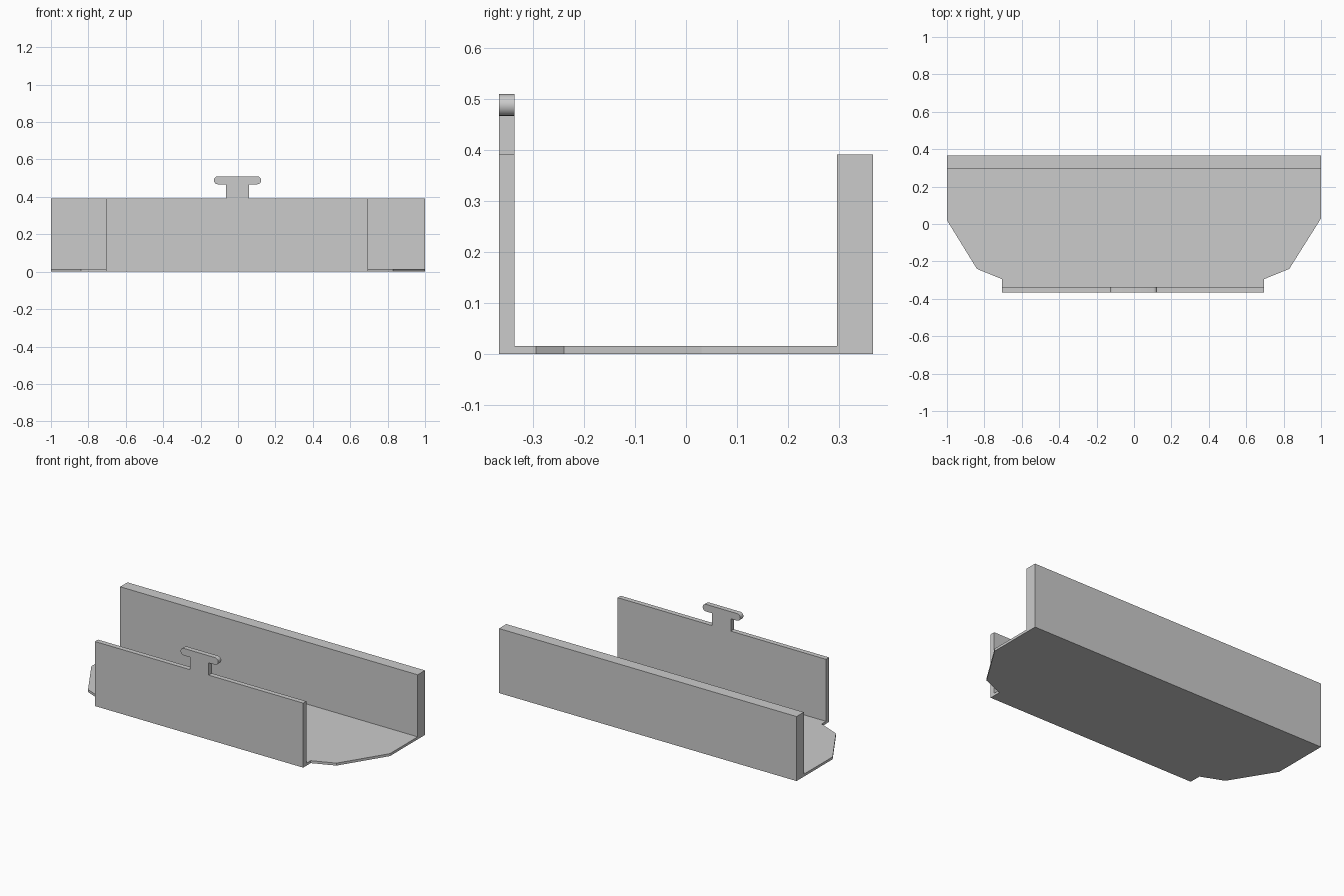
import bpy
import bmesh
from math import cos, sin, radians
from mathutils import Vector

cube = bpy.data.objects.get("Cube")
if cube:
    bpy.data.objects.remove(cube, do_unlink=True)

grey = bpy.data.materials.new("plain grey")
grey.use_nodes = True
colour = (0.6, 0.6, 0.6, 1)
grey.diffuse_color = colour
grey.node_tree.nodes["Principled BSDF"].inputs["Base Color"].default_value = colour


def prism(name, outline, direction):
    """Extrude a closed outline of 3D points along a direction."""
    bm = bmesh.new()
    face = bm.faces.new([bm.verts.new(p) for p in outline])
    moved = bmesh.ops.extrude_face_region(bm, geom=[face])["geom"]
    verts = [v for v in moved if isinstance(v, bmesh.types.BMVert)]
    bmesh.ops.translate(bm, verts=verts, vec=Vector(direction))
    bmesh.ops.recalc_face_normals(bm, faces=bm.faces)
    mesh = bpy.data.meshes.new(name)
    bm.to_mesh(mesh)
    bm.free()
    mesh.materials.append(grey)
    ob = bpy.data.objects.new(name, mesh)
    bpy.context.collection.objects.link(ob)
    return ob


def arc(cx, cz, r, start, end, steps=8):
    angles = [radians(start + (end - start) * i / steps) for i in range(steps + 1)]
    return [(cx + r * cos(a), cz + r * sin(a)) for a in angles]


DEPTH = 0.367        # half depth of the whole tray
WALL_TOP = 0.392
LEFT, RIGHT = -0.705, 0.695   # ends of the front wall

# Floor plate with tapered front corners
plan = [(-1, DEPTH), (-1, 0.02), (-0.84, -0.24), (LEFT, -0.295), (LEFT, -DEPTH),
        (RIGHT, -DEPTH), (RIGHT, -0.295), (0.83, -0.24), (1, 0.03), (1, DEPTH)]
tray = prism("tray", [(x, y, 0) for x, y in plan], (0, 0, 0.015))

# Thick back wall
back = [(-1, 0), (1, 0), (1, WALL_TOP), (-1, WALL_TOP)]
back_wall = prism("back_wall", [(x, DEPTH, z) for x, z in back], (0, -0.07, 0))

# Thin front wall with a T-shaped hanging tab, rounded at both ends
r, bar_z = 0.0215, 0.4885
front = [(LEFT, 0), (RIGHT, 0), (RIGHT, WALL_TOP), (0.06, WALL_TOP), (0.06, bar_z - r)]
front += arc(0.124 - r, bar_z, r, -90, 90) + arc(-0.129 + r, bar_z, r, 90, 270)
front += [(-0.065, bar_z - r), (-0.065, WALL_TOP), (LEFT, WALL_TOP)]
front_wall = prism("front_wall", [(x, -DEPTH, z) for x, z in front], (0, 0.03, 0))

# Fuse the walls into the floor and clear leftover coplanar seams
for wall in (back_wall, front_wall):
    union = tray.modifiers.new("fuse " + wall.name, 'BOOLEAN')
    union.operation = 'UNION'
    union.solver = 'EXACT'
    union.object = wall
clean = tray.modifiers.new("clean seams", 'DECIMATE')
clean.decimate_type = 'DISSOLVE'
clean.angle_limit = radians(1)

# Apply the modifiers, then drop the separate walls
bpy.context.view_layer.update()
evaluated = tray.evaluated_get(bpy.context.evaluated_depsgraph_get())
fused = bpy.data.meshes.new_from_object(evaluated)
tray.modifiers.clear()
tray.data = fused
for wall in (back_wall, front_wall):
    bpy.data.objects.remove(wall, do_unlink=True)

# Smooth only the rounded tab ends
bpy.context.view_layer.objects.active = tray
tray.select_set(True)
bpy.ops.object.shade_smooth_by_angle(angle=radians(30))
